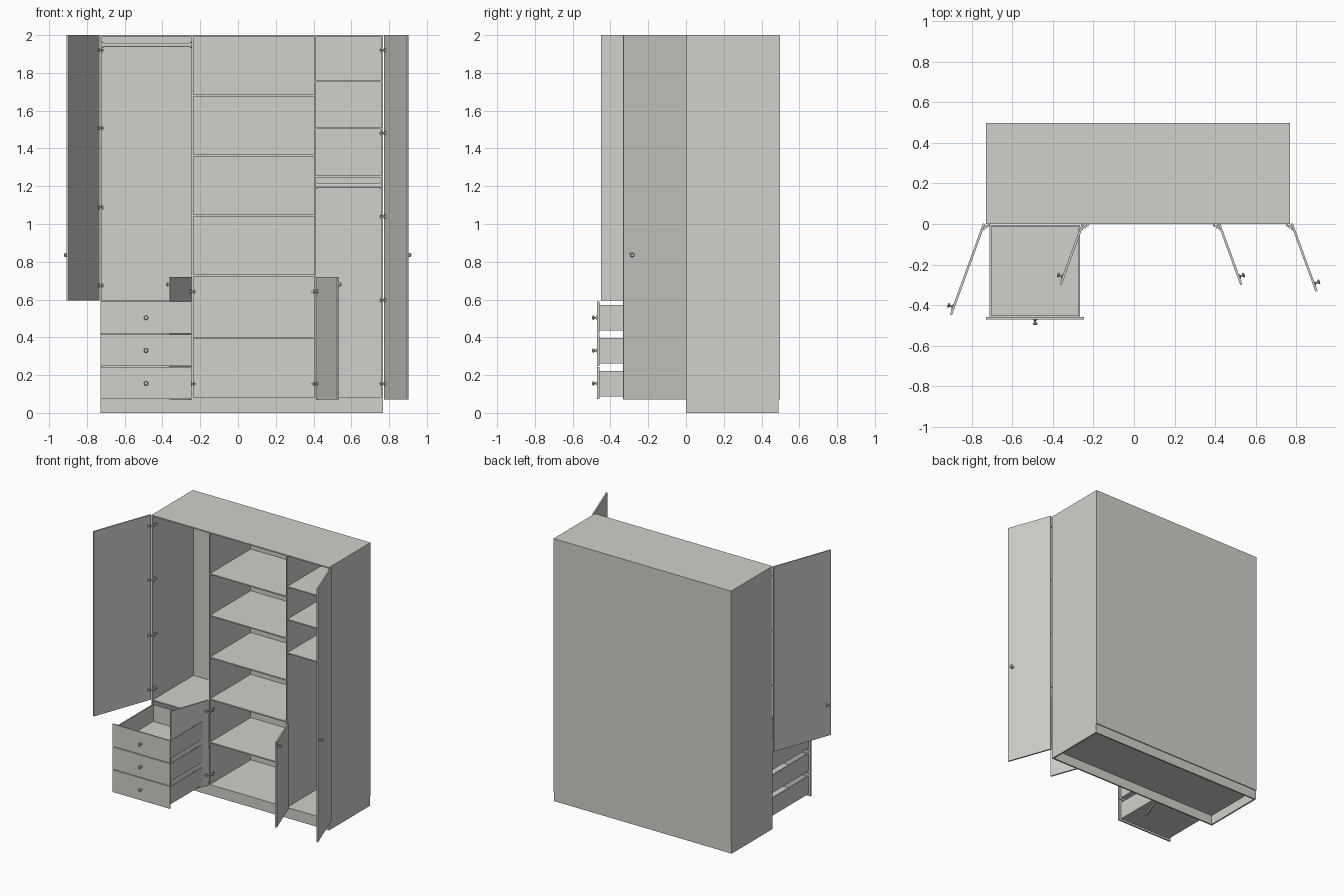
import bpy, bmesh, math
from mathutils import Matrix, Vector

if "Cube" in bpy.data.objects:
    bpy.data.objects.remove(bpy.data.objects["Cube"])

T = 0.009                      # board thickness
X0, X1 = -0.728, 0.767         # carcass sides
DA, DB = -0.241, 0.409         # divider centres
BACK, BASE, TOP = 0.497, 0.072, 2.0

board = bpy.data.materials.new("warm_light_grey")
board.diffuse_color = (0.64, 0.63, 0.60, 1)
board.use_nodes = True
board.node_tree.nodes["Principled BSDF"].inputs["Base Color"].default_value = board.diffuse_color


def finish(name, bm, smooth=False):
    bmesh.ops.recalc_face_normals(bm, faces=bm.faces)
    me = bpy.data.meshes.new(name)
    bm.to_mesh(me)
    bm.free()
    me.materials.append(board)
    ob = bpy.data.objects.new(name, me)
    bpy.context.collection.objects.link(ob)
    if smooth:
        bpy.ops.object.select_all(action='DESELECT')
        ob.select_set(True)
        bpy.context.view_layer.objects.active = ob
        bpy.ops.object.shade_smooth_by_angle(angle=math.radians(35))
    return ob


def add_box(bm, xr, yr, zr, m=Matrix()):
    c = [Vector((x, y, z)) for x in xr for y in yr for z in zr]
    v = [bm.verts.new(m @ p) for p in c]
    for f in ((0, 1, 3, 2), (4, 6, 7, 5), (0, 4, 5, 1), (2, 3, 7, 6), (0, 2, 6, 4), (1, 5, 7, 3)):
        bm.faces.new([v[i] for i in f])


def box(name, xr, yr, zr, m=Matrix()):
    bm = bmesh.new()
    add_box(bm, xr, yr, zr, m)
    return finish(name, bm)


def knob(name, pos, direction):
    """Turned knob: wall flange, slim stem and round head."""
    prof = [(0, 0), (0.011, 0), (0.011, 0.003), (0.005, 0.005), (0.004, 0.013),
            (0.011, 0.018), (0.012, 0.022), (0.009, 0.026), (0, 0.027)]
    m = Matrix.Translation(pos) @ Vector(direction).to_track_quat('Z', 'Y').to_matrix().to_4x4()
    bm = bmesh.new()
    vs = [bm.verts.new(m @ Vector((r, 0, h))) for r, h in prof]
    es = [bm.edges.new(p) for p in zip(vs, vs[1:])]
    axis = m.to_3x3() @ Vector((0, 0, 1))
    bmesh.ops.spin(bm, geom=vs + es, cent=pos, axis=axis, angle=2 * math.pi, steps=20)
    bmesh.ops.remove_doubles(bm, verts=bm.verts, dist=1e-5)
    finish(name, bm, True)


def rod(name, xa, xb, z):
    """Oval hanging rail with an end socket at each side."""
    bm = bmesh.new()
    for a, b, s in ((xa, xb, 1), (xa, xa + 0.008, 1.4), (xb - 0.008, xb, 1.4)):
        m = (Matrix.Translation(((a + b) / 2, 0.25, z)) @ Matrix.Diagonal((1, 0.6 * s, s, 1))
             @ Matrix.Rotation(math.pi / 2, 4, 'Y'))
        bmesh.ops.create_cone(bm, cap_ends=True, segments=20, radius1=0.011, radius2=0.011,
                              depth=b - a, matrix=m)
    finish(name, bm, True)


# Carcass
box("left_side", (X0, X0 + T), (0, BACK), (BASE, TOP))
box("right_side", (X1 - T, X1), (0, BACK), (BASE, TOP))
box("top_panel", (X0, X1), (0, BACK), (TOP - T, TOP))
box("bottom_panel", (X0, X1), (0, BACK), (BASE, BASE + T))
box("back_panel", (X0, X1), (BACK - 0.006, BACK), (BASE, TOP))
for n, x in (("left_divider", DA), ("right_divider", DB)):
    box(n, (x - T / 2, x + T / 2), (0.001, BACK - 0.006), (BASE + T, TOP - T))

# Plinth frame, open underneath
bm = bmesh.new()
P = 0.012
for xr, yr in (((X0, X1), (0, P)), ((X0, X1), (0.49 - P, 0.49)),
               ((X0, X0 + P), (P, 0.49 - P)), ((X1 - P, X1), (P, 0.49 - P))):
    add_box(bm, xr, yr, (0, BASE))
finish("plinth", bm)

# Shelves in each bay
bays = {"left_shelf": (X0 + T, DA - T / 2, [0.59]),
        "middle_shelf": (DA + T / 2, DB - T / 2, [0.398, 0.727, 1.045, 1.363, 1.68]),
        "right_shelf": (DB + T / 2, X1 - T, [1.252, 1.507, 1.756])}
for n, (a, b, zs) in bays.items():
    for z in zs:
        box(n, (a, b), (0.003, BACK - 0.006), (z - T / 2, z + T / 2))

# Hanging rails
rod("left_rail", X0 + T, DA - T / 2, 1.947)
rod("right_rail", DB + T / 2, X1 - T, 1.204)

# Open drawers
for z in (0.073, 0.247, 0.421):
    bm = bmesh.new()
    add_box(bm, (-0.728, -0.245), (-0.470, -0.459), (z, z + 0.169))
    finish("drawer_front", bm)
    bm = bmesh.new()
    a, b, z0, z1 = -0.711, -0.265, z + 0.015, z + 0.149
    add_box(bm, (a, a + T), (-0.459, -0.006), (z0, z1))
    add_box(bm, (b - T, b), (-0.459, -0.006), (z0, z1))
    add_box(bm, (a + T, b - T), (-0.459, -0.450), (z0, z1))
    add_box(bm, (a + T, b - T), (-0.015, -0.006), (z0, z1))
    add_box(bm, (a + T, b - T), (-0.450, -0.015), (z0, z0 + 0.006))
    finish("drawer_box", bm)
    knob("drawer_knob", Vector((-0.487, -0.470, z + 0.083)), (0, -1, 0))

# Open doors: name, side, hinge x, length, bottom, top, knob height, hinge heights
doors = [("left_door", -1, -0.733, 0.478, 0.594, 2.0, 0.836, (0.674, 1.088, 1.507, 1.92)),
         ("right_door", 1, 0.772, 0.355, 0.072, 2.0, 0.836, (0.154, 0.596, 1.04, 1.48, 1.92)),
         ("lower_left_door", -1, -0.247, 0.319, 0.072, 0.72, 0.68, (0.154, 0.642)),
         ("lower_right_door", 1, 0.414, 0.319, 0.072, 0.72, 0.68, (0.154, 0.642))]
ANG = math.radians(20)
for name, s, hx, length, z0, z1, kz, hinges in doors:
    d = Vector((s * math.sin(ANG), -math.cos(ANG), 0))     # along the door
    n = Vector((s * math.cos(ANG), math.sin(ANG), 0))      # outward face
    m = Matrix(((d.x, n.x, 0, hx), (d.y, n.y, 0, 0), (0, 0, 1, 0), (0, 0, 0, 1)))
    box(name, (0, length), (0, 0.011), (z0, z1), m)
    knob(name + "_knob", m @ Vector((length - 0.04, 0.011, kz)), n)
    # Hinge: cup on the door, arm, and plate on the neighbouring wall
    inner = hx - s * 0.014
    for z in hinges:
        bm = bmesh.new()
        add_box(bm, (0.008, 0.030), (-0.006, 0.0), (z - 0.010, z + 0.010), m)
        add_box(bm, (0.002, 0.018), (-0.016, -0.005), (z - 0.004, z + 0.004), m)
        add_box(bm, (inner - s * 0.010, inner), (-0.012, 0.045), (z - 0.005, z + 0.005))
        add_box(bm, (inner - s * 0.004, inner), (0.015, 0.032), (z - 0.014, z + 0.014))
        finish(name + "_hinge", bm)
